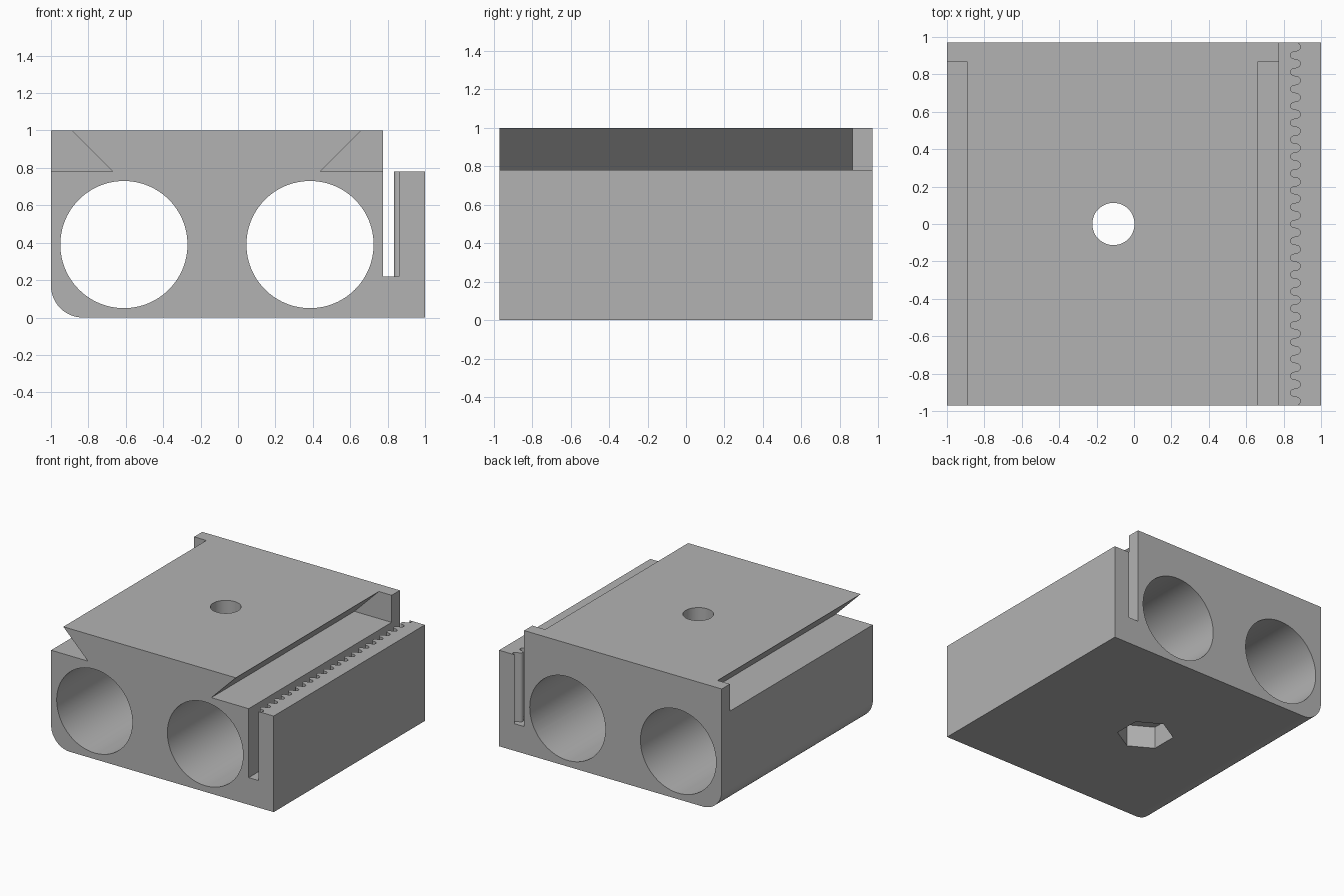
import bpy
import bmesh
from math import sin, cos, pi, radians

cube = bpy.data.objects.get("Cube")
if cube:
    bpy.data.objects.remove(cube)

HALF = 0.97       # half depth along y
SHELF = 0.78      # top of the main block
STOP = 0.865      # front of the end stop
SLOT_L, SLOT_FLOOR = 0.775, 0.22

grey = bpy.data.materials.new("plain grey")
grey.use_nodes = True
GREY = (0.45, 0.45, 0.45, 1)
grey.diffuse_color = GREY
grey.node_tree.nodes["Principled BSDF"].inputs["Base Color"].default_value = GREY


def prism(name, points, axis, low, high):
    """Extrude an (x, z) outline along y, or an (x, y) outline along z."""
    bm = bmesh.new()
    place = (lambda a, b, c: (a, c, b)) if axis == "y" else (lambda a, b, c: (a, b, c))
    face = bm.faces.new([bm.verts.new(place(a, b, low)) for a, b in points])
    grown = bmesh.ops.extrude_face_region(bm, geom=[face])["geom"]
    moved = [v for v in grown if isinstance(v, bmesh.types.BMVert)]
    bmesh.ops.translate(bm, verts=moved, vec=place(0, 0, high - low))
    bmesh.ops.recalc_face_normals(bm, faces=bm.faces)
    mesh = bpy.data.meshes.new(name)
    bm.to_mesh(mesh)
    bm.free()
    mesh.materials.append(grey)
    obj = bpy.data.objects.new(name, mesh)
    bpy.context.collection.objects.link(obj)
    return obj


def ring(cx, cy, radius, count, turn=0):
    return [(cx + radius * cos(turn + 2 * pi * i / count),
             cy + radius * sin(turn + 2 * pi * i / count)) for i in range(count)]


# Carriage block: front outline with a rounded lower corner and the belt slot
R = 0.17
corner = [(-1 + R - R * cos(radians(a)), R - R * sin(radians(a))) for a in range(0, 91, 6)]
outline = corner + [(1, 0), (1, SHELF), (0.82, SHELF), (0.82, SLOT_FLOOR),
                    (SLOT_L, SLOT_FLOOR), (SLOT_L, 1), (-1, 1)]
block = prism("carriage_block", outline, "y", -HALF, HALF)

cutters = []

# Undercuts on both sides of the dovetail, ending at the end stop
left_cut = [(-0.67, SHELF), (-0.89, 1), (-0.91, 1.02), (-1.1, 1.02), (-1.1, SHELF)]
right_cut = [(0.44, SHELF), (0.66, 1), (0.68, 1.02), (0.79, 1.02), (0.79, SHELF)]
for name, pts in (("left_undercut", left_cut), ("right_undercut", right_cut)):
    cutters.append(prism(name, pts, "y", -HALF - 0.1, STOP))

# Bearing bores
for name, x in (("right_bore", -0.61), ("left_bore", 0.385)):
    cutters.append(prism(name, ring(x, 0.39, 0.34, 96), "y", -HALF - 0.1, HALF + 0.1))

# Bolt hole with a nut pocket below
cutters.append(prism("bolt_hole", ring(-0.11, 0, 0.113, 48), "z", -0.1, 1.1))
cutters.append(prism("nut_pocket", ring(-0.11, 0, 0.21, 6, pi / 6), "z", -0.1, 0.18))

# Belt teeth: alternating half rounds along the slot wall
HALVES, STEPS = 43, 8
pitch = 2 * HALF / HALVES
wave = []
for h in range(-1, HALVES + 1):
    side = 1 if h % 2 == 0 else -1
    for s in range(STEPS):
        a = pi * s / STEPS
        wave.append((0.862 + side * 0.028 * sin(a),
                     -HALF + pitch * (h + 0.5 - 0.5 * cos(a))))
teeth = [(0.8, wave[0][1])] + wave + [(0.8, wave[-1][1])]
cutters.append(prism("belt_teeth", teeth, "z", SLOT_FLOOR, 0.9))

# Carve the block
bpy.context.view_layer.objects.active = block
for cutter in cutters:
    cutter.hide_render = True
    mod = block.modifiers.new(cutter.name, "BOOLEAN")
    mod.operation = "DIFFERENCE"
    mod.solver = "EXACT"
    mod.object = cutter
    bpy.ops.object.modifier_apply(modifier=mod.name)
    bpy.data.objects.remove(cutter)

bpy.ops.object.select_all(action="DESELECT")
block.select_set(True)
bpy.ops.object.shade_smooth_by_angle(angle=radians(30))
